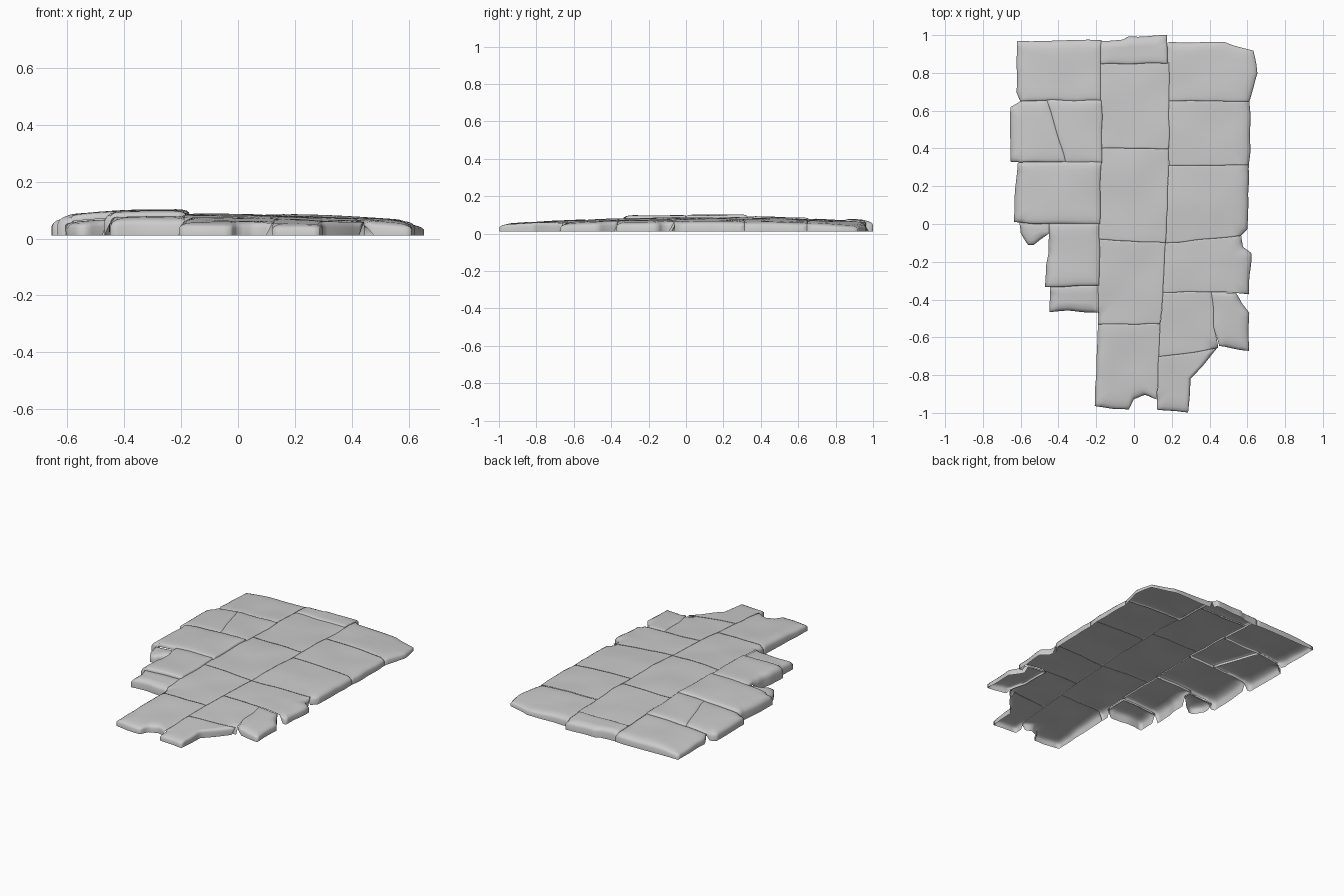
import bpy, bmesh
from mathutils import Vector, noise

if "Cube" in bpy.data.objects:
    bpy.data.objects.remove(bpy.data.objects["Cube"])

STONES = []
GROUND = 0.01


def stone(name, pts, drop=0.003, lift=0.0):
    STONES.append((name, [Vector(p) for p in pts], drop, lift))


def rect(x0, x1, y0, y1):
    return [(x0, y0), (x1, y0), (x1, y1), (x0, y1)]


def inside(p, poly):
    hit = False
    for a, b in zip(poly, poly[1:] + poly[:1]):
        if (a.y > p.y) != (b.y > p.y) and p.x < a.x + (p.y - a.y) * (b.x - a.x) / (b.y - a.y):
            hit = not hit
    return hit


def top_height(p, lift):
    # Gently crowned, worn pavement surface
    z = 0.085 - 0.06 * max(0, p.x) ** 2 - 0.028 * (p.y - 0.1) ** 2
    z -= 0.2 * max(0, -p.x - 0.3) ** 2
    return z + lift + 0.006 * noise.noise(Vector((p.x * 5, p.y * 5, 2)))


def resample(poly, step=0.025):
    out = []
    for a, b in zip(poly, poly[1:] + poly[:1]):
        n = max(1, round((b - a).length / step))
        for i in range(n):
            p = a.lerp(b, i / n)
            j = noise.noise_vector(Vector((p.x * 9, p.y * 9, 0))) * 0.007
            out.append(p + Vector((j.x, j.y)))
    return out


def build(index):
    name, poly, drop, lift = STONES[index]
    area = sum(a.x * b.y - b.x * a.y for a, b in zip(poly, poly[1:] + poly[:1]))
    if area < 0:
        poly = poly[::-1]
    ring = resample(poly)
    n = len(ring)
    centre = sum(ring, Vector((0, 0))) / n
    half = Vector([(max(p[k] for p in ring) - min(p[k] for p in ring)) / 2 for k in (0, 1)])
    others = [s[1] for k, s in enumerate(STONES) if k != index]
    base = []
    for i, p in enumerate(ring):
        t = (ring[(i + 1) % n] - ring[i - 1]).normalized()
        seam = any(inside(p + Vector((t.y, -t.x)) * 0.03, o) for o in others)
        base.append(top_height(p, lift) - drop if seam else GROUND)

    bm = bmesh.new()
    rows = []
    # Wall, rounded shoulder, then rings closing over the top
    for inset, f, scale in ((0, 0, 1), (0, 0.6, 1), (0.007, 0.80, 1), (0.02, 0.92, 1),
                            (0.045, 1, 1), (0.045, 1, 0.75), (0.045, 1, 0.5), (0.045, 1, 0.25)):
        row = []
        for p, b in zip(ring, base):
            d = (p - centre) * scale
            q = centre + Vector((d.x * (1 - inset / half.x), d.y * (1 - inset / half.y)))
            t = top_height(q, lift)
            row.append(bm.verts.new((q.x, q.y, b + (t - b) * f)))
        rows.append(row)
    for lo, hi in zip(rows, rows[1:]):
        for i in range(n):
            k = (i + 1) % n
            bm.faces.new((lo[i], lo[k], hi[k], hi[i]))
    tip = bm.verts.new((centre.x, centre.y, top_height(centre, lift)))
    for i in range(n):
        bm.faces.new((rows[-1][i], rows[-1][(i + 1) % n], tip))
    for face in bm.faces:
        face.smooth = True
    mesh = bpy.data.meshes.new(name)
    bm.to_mesh(mesh)
    bm.free()
    bpy.context.collection.objects.link(bpy.data.objects.new(name, mesh))


# Back row
stone("back_left_slab", [(-.62, .97), (-.172, .975), (-.172, .652), (-.6, .652), (-.62, .7)], .02, .002)
stone("back_middle_slab", [(-.175, .97), (-.06, .975), (-.03, .99), (.175, 1), (.178, .85),
                           (-.12, .85), (-.175, .85)], .018, .008)
stone("back_right_slab", [(.178, .96), (.48, .965), (.55, .94), (.635, .92), (.65, .8),
                          (.61, .65), (.178, .65)], .01)
# Left column of raised stones
stone("left_cracked_outer", [(-.655, .62), (-.6, .652), (-.46, .652), (-.415, .5), (-.36, .325), (-.655, .33)], .02, .008)
stone("left_cracked_inner", [(-.465, .655), (-.17, .655), (-.172, .322), (-.365, .322), (-.42, .5)], .02, .008)
stone("left_middle_slab", [(-.615, .327), (-.175, .327), (-.18, -.003), (-.635, .005), (-.63, .2)], .025, .016)
stone("left_chip", [(-.61, .01), (-.44, .01), (-.44, -.04), (-.53, -.11), (-.56, -.11), (-.6, -.05)], .015, -.012)
stone("left_lower_slab", [(-.45, .005), (-.185, .005), (-.183, -.325), (-.47, -.335), (-.47, -.22), (-.45, -.15)], .025, .014)
stone("left_end_slab", [(-.445, -.33), (-.185, -.32), (-.185, -.47), (-.34, -.46), (-.445, -.465)], .02, -.002)
# Worn central column, nearly merged
stone("centre_back_slab", rect(-.175, .185, .4, .855))
stone("centre_middle_slab", [(-.175, .4), (.185, .4), (.17, -.1), (-.19, -.08)])
stone("centre_lower_slab", [(-.19, -.08), (.17, -.1), (.14, -.53), (-.19, -.53)])
stone("centre_front_slab", [(-.19, -.53), (.14, -.53), (.12, -.93), (.06, -.905), (0, -.925),
                            (-.03, -.98), (-.1, -.98), (-.21, -.965)])
# Right column
stone("right_back_slab", [(.185, .65), (.61, .65), (.62, .5), (.61, .31), (.185, .31)])
stone("right_middle_slab", [(.183, .31), (.61, .31), (.6, -.03), (.57, -.06), (.17, -.1)])
stone("right_lower_slab", [(.17, -.1), (.57, -.06), (.58, -.12), (.62, -.15), (.61, -.37),
                           (.48, -.36), (.4, -.36), (.152, -.36)])
stone("right_front_slab", [(.152, -.36), (.41, -.36), (.425, -.55), (.445, -.66), (.13, -.7)])
stone("front_tip_slab", [(.13, -.7), (.44, -.66), (.3, -.82), (.29, -.995), (.12, -.985)])
stone("right_loose_stone", [(.405, -.36), (.54, -.365), (.57, -.42), (.61, -.47), (.61, -.67),
                            (.56, -.665), (.45, -.65), (.42, -.55)], .02, .004)

for i in range(len(STONES)):
    build(i)
